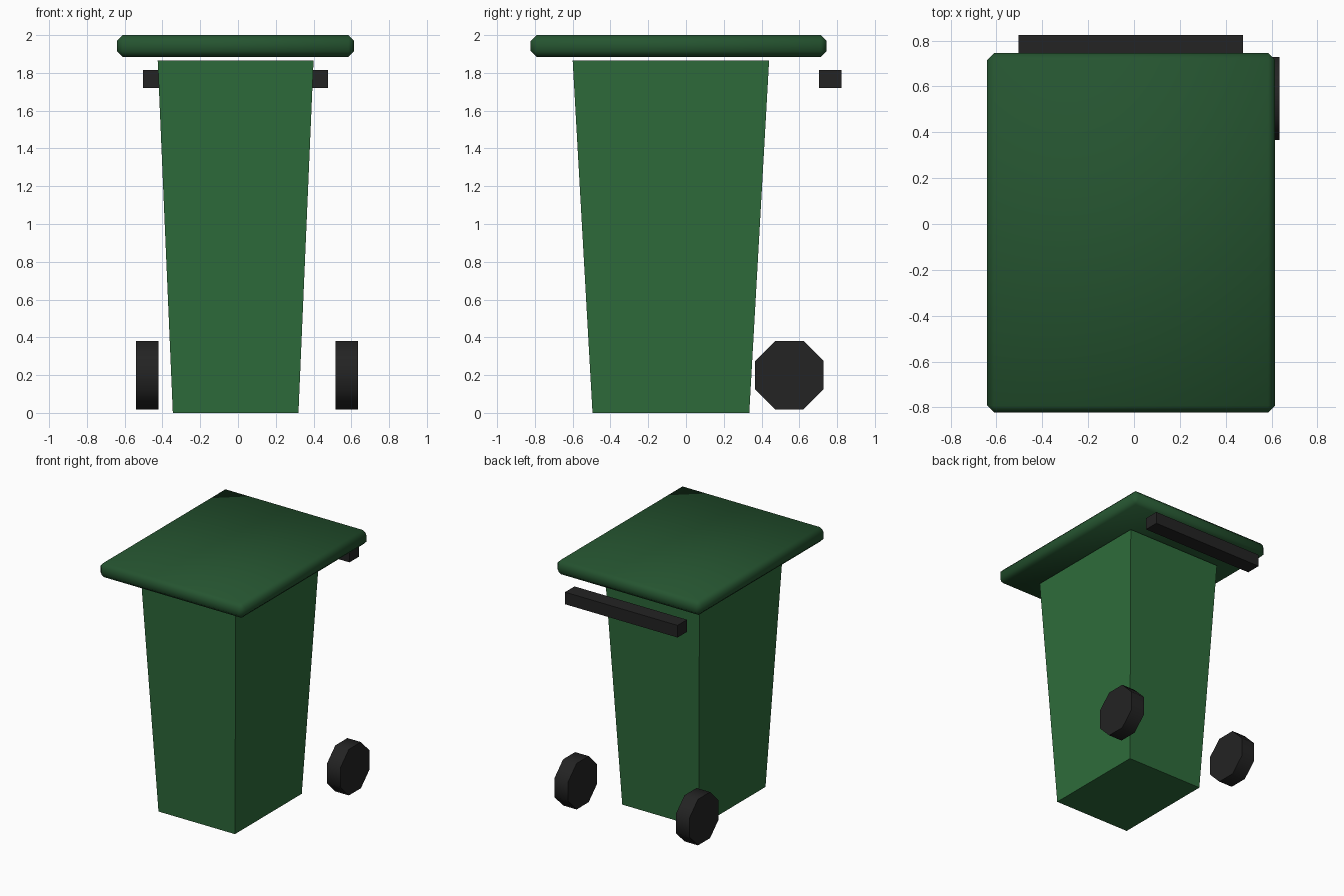
import bpy, bmesh, math
from mathutils import Matrix

if "Cube" in bpy.data.objects:
    bpy.data.objects.remove(bpy.data.objects["Cube"], do_unlink=True)


def material(name, rgb):
    """Flat material from 0-255 display values, stored as linear."""
    lin = [((c / 255 + 0.055) / 1.055) ** 2.4 for c in rgb]
    mat = bpy.data.materials.new(name)
    mat.use_nodes = True
    mat.diffuse_color = (*lin, 1)
    bsdf = mat.node_tree.nodes["Principled BSDF"]
    bsdf.inputs["Base Color"].default_value = (*lin, 1)
    bsdf.inputs["Roughness"].default_value = 0.8
    return mat


def add_object(name, bm, mat):
    bmesh.ops.recalc_face_normals(bm, faces=bm.faces)
    mesh = bpy.data.meshes.new(name)
    bm.to_mesh(mesh)
    bm.free()
    mesh.materials.append(mat)
    obj = bpy.data.objects.new(name, mesh)
    bpy.context.collection.objects.link(obj)
    return obj


def smooth(obj, degrees):
    bpy.ops.object.select_all(action="DESELECT")
    obj.select_set(True)
    bpy.context.view_layer.objects.active = obj
    bpy.ops.object.shade_smooth_by_angle(angle=math.radians(degrees))


def box_bmesh(low, high):
    """Box between two corners."""
    bm = bmesh.new()
    bmesh.ops.create_cube(bm, size=1)
    for v in bm.verts:
        v.co = [b if c > 0 else a for c, a, b in zip(v.co, low, high)]
    return bm


body_green = material("body green", (46, 108, 59))
lid_green = material("dark lid green", (37, 84, 48))
black = material("black rubber", (35, 35, 35))

# Tapered bin body: a box whose lower corners are drawn in
bm = box_bmesh((-0.425, -0.6, 0), (0.4, 0.44, 1.865))
for v in bm.verts:
    if v.co.z < 0.1:
        v.co.x = -0.345 if v.co.x < 0 else 0.32
        v.co.y = -0.495 if v.co.y < 0 else 0.335
add_object("bin_body", bm, body_green)

# Overhanging lid with softly shaded, chamfered edges
bm = box_bmesh((-0.64, -0.822, 1.885), (0.615, 0.745, 2))
bmesh.ops.bevel(bm, geom=bm.edges[:], offset=0.03, segments=1,
                affect="EDGES", profile=0.5)
smooth(add_object("lid", bm, lid_green), 180)

# Rear handle bar
add_object("handle", box_bmesh((-0.503, 0.705, 1.72), (0.476, 0.823, 1.815)), black)

# Eight-sided wheels, standing on a flat facet
for name, x in (("right_wheel", -0.481), ("left_wheel", 0.575)):
    bm = bmesh.new()
    bmesh.ops.create_cone(bm, cap_ends=True, segments=8, radius1=0.196,
                          radius2=0.196, depth=0.118)
    bmesh.ops.rotate(bm, verts=bm.verts, matrix=Matrix.Rotation(math.pi / 8, 3, "Z"))
    bmesh.ops.rotate(bm, verts=bm.verts, matrix=Matrix.Rotation(math.pi / 2, 3, "Y"))
    bmesh.ops.translate(bm, verts=bm.verts, vec=(x, 0.547, 0.2))
    smooth(add_object(name, bm, black), 50)
